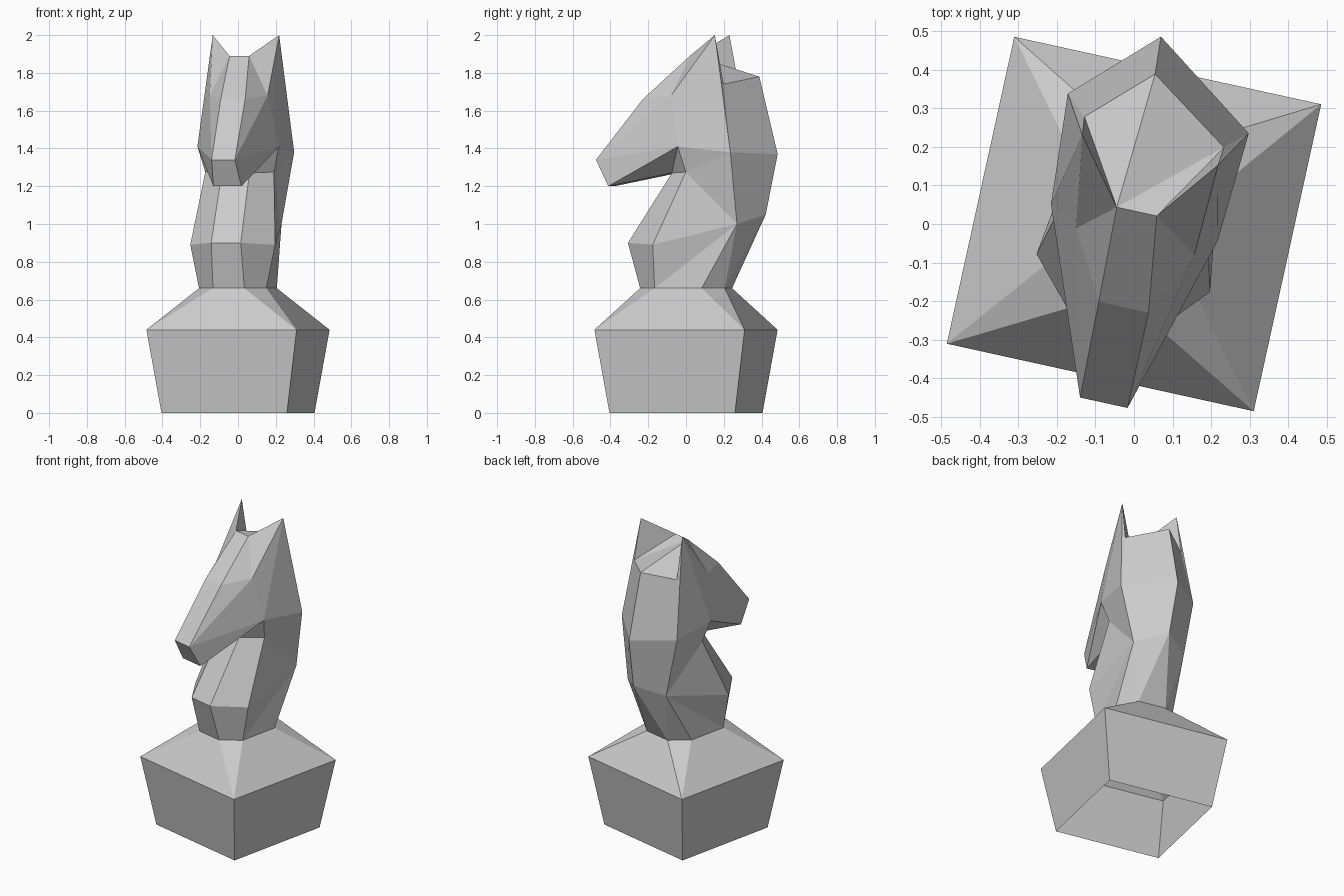
import bpy, bmesh, math

if "Cube" in bpy.data.objects:
    bpy.data.objects.remove(bpy.data.objects["Cube"])

TURN = math.radians(-12.4)   # whole piece is turned a little about z

def make_object(name, bm):
    mesh = bpy.data.meshes.new(name)
    bm.to_mesh(mesh)
    bm.free()
    obj = bpy.data.objects.new(name, mesh)
    bpy.context.collection.objects.link(obj)
    obj.rotation_euler.z = TURN
    return obj

# Neck foot: one side of the octagon, front to back (half width, y)
FOOT = [(.085, -.23), (.183, -.13), (.183, .125), (.09, .23)]
FOOT_Z = .66

# Base: flared open-bottomed box, sloping in to the octagon
bm = bmesh.new()
def square(h, z):
    return [bm.verts.new((sx * h, sy * h, z)) for sx, sy in ((1, -1), (1, 1), (-1, 1), (-1, -1))]
low, rim = square(.34, 0), square(.407, .44)
ring = [(x, y) for x, y in FOOT] + [(-x, y) for x, y in reversed(FOOT)]
octo = [bm.verts.new((x, y, FOOT_Z)) for x, y in ring]
for i in range(4):
    j = (i + 1) % 4
    bm.faces.new((low[i], low[j], rim[j], rim[i]))
    bm.faces.new((rim[i], octo[2 * i + 1], octo[2 * i]))
    bm.faces.new((rim[i], rim[j], octo[(2 * i + 2) % 8], octo[2 * i + 1]))
make_object("base", bm)

# Horse: paired points (half width, y, z, sideways shift of the pair)
PAIRS = {
    "chest": (.08, -.297, .90, 0), "shoulder": (.23, -.13, .89, 0),
    "throat": (.075, -.06, 1.27, 0), "neck": (.186, .04, 1.275, 0),
    "back1": (.167, .313, 1.00, 0), "back2": (.24, .293, 1.38, 0),
    "back3": (.185, .244, 1.74, 0), "jaw": (.221, .004, 1.41, 0),
    "cheek": (.157, -.043, 1.68, .013), "brow": (.066, -.216, 1.66, .02),
    "crown": (.053, .033, 1.89, 0), "nose": (.063, -.469, 1.34, .023),
    "lip": (.076, -.398, 1.20, .03), "ear": (.18, .196, 2.0, 0),
}
for n, (x, y) in enumerate(FOOT):
    PAIRS["foot%d" % n] = (x, y, FOOT_Z, 0)
# Spine points on the middle line
SPINE = {"spine1": (-.01, .43, 1.05), "spine2": (-.036, .489, 1.37), "spine3": (-.03, .391, 1.78)}
# Faces of one side: neck, mane, then head
NECK = ["foot0 foot1 shoulder chest", "chest shoulder neck throat", "foot1 foot2 back1",
        "foot1 back1 shoulder", "foot2 foot3 back1", "shoulder back1 neck", "neck back1 back2"]
MANE = ["foot3 spine1 back1", "back1 spine1 spine2 back2", "back2 spine2 spine3 back3"]
HEAD = ["throat neck jaw", "neck back2 jaw", "lip throat jaw", "nose lip jaw",
        "nose jaw cheek", "nose cheek brow", "brow cheek crown", "crown cheek ear",
        "cheek jaw ear", "jaw back2 ear", "back2 back3 ear", "ear back3 crown"]

bm = bmesh.new()
middle = {k: bm.verts.new(p) for k, p in SPINE.items()}
sides = []
for s in (1, -1):
    pts = {k: bm.verts.new((s * w + c, y, z)) for k, (w, y, z, c) in PAIRS.items()}
    pts.update(middle)
    sides.append(pts)
    for face in NECK + MANE + HEAD:
        loop = face.split()
        bm.faces.new([pts[k] for k in (loop if s > 0 else loop[::-1])])
right, left = sides

# Front strip joining both sides, from foot up over the face
strip = ["foot0", "chest", "throat", "lip", "nose", "brow", "crown"]
for a, b in zip(strip, strip[1:]):
    bm.faces.new((left[a], right[a], right[b], left[b]))
# Rump triangle and top of the head
bm.faces.new((right["foot3"], left["foot3"], middle["spine1"]))
bm.faces.new((left["crown"], right["crown"], right["back3"]))
bm.faces.new((left["crown"], right["back3"], middle["spine3"]))
bm.faces.new((left["crown"], middle["spine3"], left["back3"]))
bmesh.ops.recalc_face_normals(bm, faces=bm.faces)
make_object("horse_head", bm)
